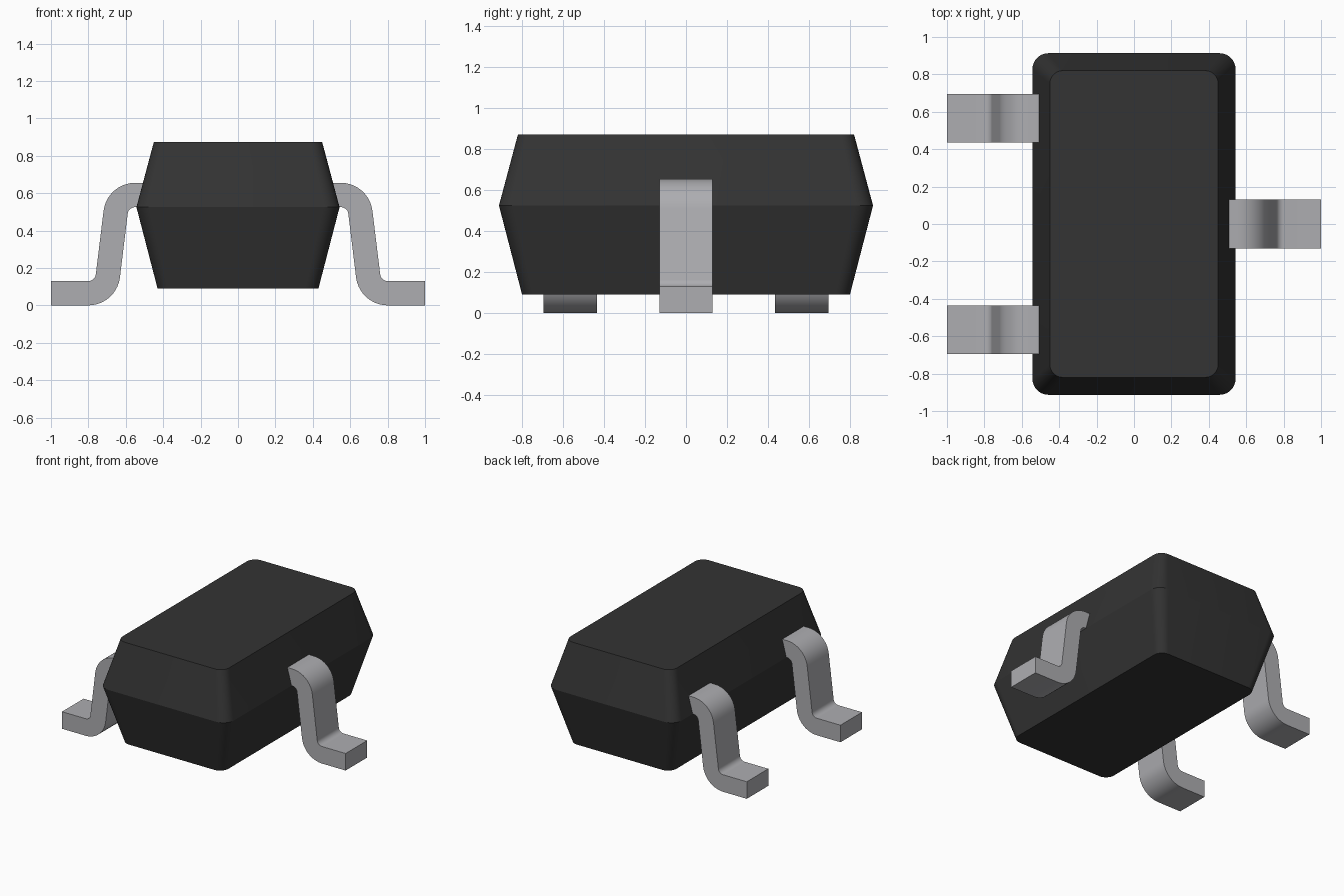
import bpy, bmesh
from math import radians, cos, sin, acos, atan2, hypot, pi

cube = bpy.data.objects.get("Cube")
if cube:
    bpy.data.objects.remove(cube, do_unlink=True)


def material(name, color):
    m = bpy.data.materials.new(name)
    m.use_nodes = True
    m.diffuse_color = color
    m.node_tree.nodes["Principled BSDF"].inputs["Base Color"].default_value = color
    return m


def finish(name, bm, mat, angle):
    bmesh.ops.recalc_face_normals(bm, faces=bm.faces)
    mesh = bpy.data.meshes.new(name)
    bm.to_mesh(mesh)
    bm.free()
    mesh.materials.append(mat)
    obj = bpy.data.objects.new(name, mesh)
    bpy.context.collection.objects.link(obj)
    bpy.ops.object.select_all(action='DESELECT')
    obj.select_set(True)
    bpy.context.view_layer.objects.active = obj
    bpy.ops.object.shade_smooth_by_angle(angle=radians(angle))
    return obj


def arc(cx, cy, r, start, end, steps):
    angles = [start + (end - start) * i / steps for i in range(steps + 1)]
    return [(cx + r * cos(a), cy + r * sin(a)) for a in angles]


def loft(rings):
    """Skin a stack of equal rings and cap both ends."""
    bm = bmesh.new()
    loops = [[bm.verts.new(p) for p in ring] for ring in rings]
    n = len(loops[0])
    for a, b in zip(loops, loops[1:]):
        for i in range(n):
            j = (i + 1) % n
            bm.faces.new((a[i], a[j], b[j], b[i]))
    bm.faces.new(loops[0][::-1])
    bm.faces.new(loops[-1])
    return bm


def rounded_rectangle(hx, hy, r, z):
    points = []
    for k, (sx, sy) in enumerate([(1, 1), (-1, 1), (-1, -1), (1, -1)]):
        points += arc(sx * (hx - r), sy * (hy - r), r, k * pi / 2, (k + 1) * pi / 2, 8)
    return [(x, y, z) for x, y in points]


black = material("black plastic", (0.033, 0.033, 0.033, 1))
metal = material("tinned metal", (0.42, 0.42, 0.44, 1))

# Moulded body: rounded rectangles tapering away from the parting line
body = loft([rounded_rectangle(0.43, 0.80, 0.07, 0.09),
             rounded_rectangle(0.543, 0.913, 0.085, 0.525),
             rounded_rectangle(0.45, 0.82, 0.07, 0.873)])
finish("body", body, black, 20)

# Lead side profile: two opposite bends joined by a slanted leg
outer, inner = 0.17, 0.04
shoulder, ankle = (0.55, 0.485), (0.80, 0.17)
dx, dz = ankle[0] - shoulder[0], ankle[1] - shoulder[1]
tilt = atan2(dz, dx) + acos((outer + inner) / hypot(dx, dz))
profile = ([(0.45, 0.655)]
           + arc(*shoulder, outer, pi / 2, tilt, 10)
           + arc(*ankle, inner, pi + tilt, 1.5 * pi, 10)
           + [(1.0, 0.13), (1.0, 0.0)]
           + arc(*ankle, outer, 1.5 * pi, pi + tilt, 10)
           + arc(*shoulder, inner, tilt, pi / 2, 10)
           + [(0.45, 0.525)])


def lead(name, side, y):
    rings = [[(side * x, y + e, z) for x, z in profile] for e in (-0.13, 0.13)]
    finish(name, loft(rings), metal, 30)


lead("left_lead", 1, 0)
lead("right_front_lead", -1, -0.565)
lead("right_back_lead", -1, 0.565)
